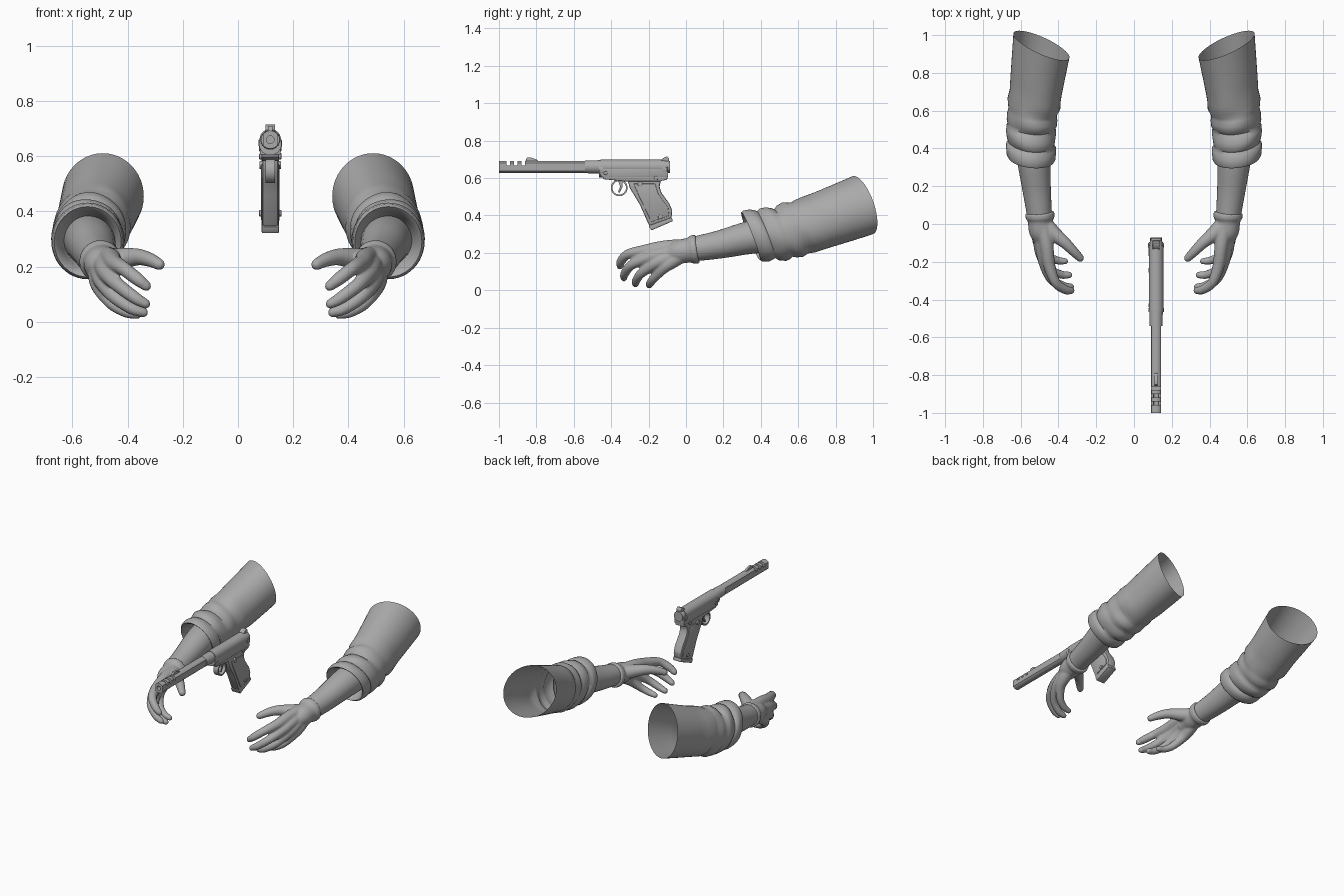
import bpy, bmesh, math
from mathutils import Vector, Matrix

scene = bpy.context.scene
if "Cube" in bpy.data.objects:
    bpy.data.objects.remove(bpy.data.objects["Cube"], do_unlink=True)

grey = bpy.data.materials.new("plain_grey")
grey.use_nodes = True
grey.diffuse_color = (0.4, 0.4, 0.4, 1)
grey.node_tree.nodes["Principled BSDF"].inputs["Base Color"].default_value = grey.diffuse_color


def finish(name, bm, smooth=True, angle=35):
    bmesh.ops.recalc_face_normals(bm, faces=bm.faces)
    mesh = bpy.data.meshes.new(name)
    bm.to_mesh(mesh)
    bm.free()
    mesh.materials.append(grey)
    ob = bpy.data.objects.new(name, mesh)
    scene.collection.objects.link(ob)
    if smooth:
        shade(ob, angle)
    return ob


def shade(ob, angle=35):
    bpy.ops.object.select_all(action='DESELECT')
    ob.select_set(True)
    bpy.context.view_layer.objects.active = ob
    bpy.ops.object.shade_smooth_by_angle(angle=math.radians(angle))


def bake(ob):
    # replace the mesh by its evaluated result
    dg = bpy.context.evaluated_depsgraph_get()
    mesh = bpy.data.meshes.new_from_object(ob.evaluated_get(dg))
    ob.modifiers.clear()
    ob.data = mesh
    mesh.materials.clear()
    mesh.materials.append(grey)


def mirrored(ob, name):
    twin = ob.copy()
    twin.data = ob.data.copy()
    twin.name = name
    twin.data.transform(Matrix.Scale(-1, 4, (1, 0, 0)))
    twin.data.flip_normals()
    scene.collection.objects.link(twin)


def loft(bm, rings, caps=True):
    rows = [[bm.verts.new(p) for p in ring] for ring in rings]
    n = len(rows[0])
    for a, b in zip(rows, rows[1:]):
        for i in range(n):
            bm.faces.new((a[i], a[(i + 1) % n], b[(i + 1) % n], b[i]))
    if caps:
        bm.faces.new(rows[0][::-1])
        bm.faces.new(rows[-1])


def spline(pts, steps=5):
    # smooth curve through points that also carry a radius
    p = [Vector(q) for q in pts]
    p = [p[0] * 2 - p[1]] + p + [p[-1] * 2 - p[-2]]
    out = []
    for a, b, c, d in zip(p, p[1:], p[2:], p[3:]):
        for k in range(steps):
            t = k / steps
            out.append((b * 2 + (c - a) * t + (a * 2 - b * 5 + c * 4 - d) * t * t
                        + (b * 3 - a - c * 3 + d) * t ** 3) / 2)
    return out + [p[-2]]


def tube(bm, pts, n=20, round_tip=True):
    path = spline(pts)
    if round_tip:
        end, r = path[-1], path[-1][3]
        step = (end - path[-2]).to_3d().normalized()
        for h in (0.5, 0.85, 1.0):
            path.append(Vector((*(end.to_3d() + step * r * h), r * max(0.1, math.sqrt(1 - h * h)))))
    rings = []
    for i, p in enumerate(path):
        t = (path[min(i + 1, len(path) - 1)] - path[max(i - 1, 0)]).to_3d().normalized()
        u = t.cross(Vector((0, 0, 1))).normalized()
        v = u.cross(t)
        rings.append([p.to_3d() + (u * math.cos(a) + v * math.sin(a)) * p[3]
                      for a in (math.tau * k / n for k in range(n))])
    loft(bm, rings)


# ---- sleeve: folded rings from the turned-in cuff to the open shoulder end
folds = [(.43, .085), (.385, .1), (.352, .115), (.345, .125), (.357, .133), (.39, .136), (.415, .133),
         (.428, .123), (.445, .133), (.48, .138), (.507, .134), (.522, .127), (.54, .136), (.57, .14),
         (.592, .134), (.61, .134), (.635, .141), (.68, .139), (.74, .142), (.85, .148), (.945, .153)]
rings = []
for i, (y, r) in enumerate(folds):
    t = max(0, (y - .52) / .425)
    centre = Vector((.545 - .055 * t, y, .29 + .165 * t ** 1.1 + .02 * min(1, max(0, (y - .36) * 5)) * (1 - t)))
    side, up = Vector((1, .1 + .32 * t, 0)), Vector((0, -.39 + .08 * t, 1.02))
    wave = .022 if 5 < i < 18 else 0
    ring = []
    for k in range(48):
        a = math.tau * k / 48
        rr = r * (1 + wave * math.sin(2 * a + i * 1.3) + wave * .5 * math.sin(5 * a + i))
        ring.append(centre + side * (rr * .97 * math.cos(a)) + up * (rr * math.sin(a)))
    rings.append(ring)
bm = bmesh.new()
loft(bm, rings, caps=False)
sleeve = finish("left_sleeve", bm, angle=60)
mirrored(sleeve, "right_sleeve")

# ---- forearm
bm = bmesh.new()
tube(bm, [(.54, .46, .3, .094), (.53, .33, .28, .087), (.515, .18, .245, .075), (.497, .02, .217, .064)],
     n=32, round_tip=False)
mirrored(finish("left_forearm", bm, angle=60), "right_forearm")

# ---- gloved hand: overlapping tubes fused into one skin
bm = bmesh.new()
tube(bm, [(.499, .062, .221, .077), (.497, .035, .217, .077), (.496, .015, .214, .067),
          (.493, -.04, .205, .063), (.487, -.09, .19, .045)])
digits = [
    [(.48, -.01, .235, .04), (.462, -.12, .23, .036), (.448, -.22, .212, .032), (.415, -.31, .193, .026),
     (.365, -.347, .155, .024), (.333, -.353, .13, .019)],
    [(.49, -.01, .22, .042), (.485, -.11, .2, .038), (.475, -.2, .175, .032), (.437, -.292, .135, .026),
     (.375, -.328, .088, .023), (.335, -.332, .065, .018)],
    [(.5, -.01, .205, .042), (.497, -.09, .175, .038), (.488, -.165, .143, .032), (.447, -.24, .09, .025),
     (.385, -.268, .048, .022), (.343, -.27, .034, .018)],
    [(.505, -.01, .195, .04), (.505, -.07, .155, .037), (.495, -.12, .118, .03), (.455, -.17, .066, .024),
     (.405, -.193, .036, .021), (.365, -.197, .027, .017)],
    [(.475, 0, .22, .045), (.425, -.05, .228, .04), (.365, -.1, .235, .031), (.32, -.145, .225, .026),
     (.285, -.18, .208, .021)],
]
for d in digits:
    tube(bm, d)
hand = finish("left_glove", bm, smooth=False)
remesh = hand.modifiers.new("fuse", 'REMESH')
remesh.mode, remesh.voxel_size = 'VOXEL', .006
soften = hand.modifiers.new("soften", 'SMOOTH')
soften.factor, soften.iterations = .5, 5
bake(hand)
shade(hand, 80)
mirrored(hand, "right_glove")

# ---- pistol
GX = .117


def rod(name, y0, y1, z, r0, r1=None, flat=None, n=32):
    bm = bmesh.new()
    rings = []
    for y, r in ((y0, r0), (y1, r1 or r0)):
        ring = []
        for k in range(n):
            a = math.tau * (k + .5) / n
            x = r * math.cos(a)
            ring.append((GX + (max(-flat, min(flat, x)) if flat else x), y, z + r * math.sin(a)))
        rings.append(ring)
    loft(bm, rings)
    return finish(name, bm)


def plate(name, outline, half, bevel=.004):
    # side outline (y, z) extruded across the width
    bm = bmesh.new()
    loft(bm, [[(GX + s * half, y, z) for y, z in outline] for s in (-1, 1)])
    ob = finish(name, bm, smooth=False)
    if bevel:
        mod = ob.modifiers.new("edge", 'BEVEL')
        mod.width, mod.segments, mod.limit_method = bevel, 2, 'ANGLE'
        bake(ob)
    shade(ob)
    return ob


def block(name, y0, y1, z0, z1, half, bevel=.002):
    return plate(name, [(y0, z0), (y1, z0), (y1, z1), (y0, z1)], half, bevel)


def stud(name, y, z, r, half):
    plate(name, [(y + r * math.cos(math.tau * k / 20), z + r * math.sin(math.tau * k / 20))
                 for k in range(20)], half, .002)


# barrel with flat sides, bore and three muzzle slots
barrel = rod("barrel", -1, -.5, .66, .0328, flat=.026)
cutters = [rod("bore", -1.05, -.9, .66, .014)]
cutters += [block("slot", y - .009, y + .009, .666, .72, .05, 0) for y in (-.95, -.91, -.87)]
for c in cutters:
    c.hide_render = True
    mod = barrel.modifiers.new("cut", 'BOOLEAN')
    mod.object, mod.operation, mod.solver = c, 'DIFFERENCE', 'EXACT'
bake(barrel)
shade(barrel)
for c in cutters:
    bpy.data.objects.remove(c, do_unlink=True)
rod("barrel_collar", -.54, -.45, .66, .034, .036)
plate("front_sight", [(-.86, .688), (-.785, .688), (-.8, .7), (-.83, .71), (-.85, .71)], .008, .001)

# receiver and frame
rod("receiver", -.457, -.115, .66, .039)
rod("bolt", -.13, -.085, .66, .036, .032)
block("receiver_side", -.455, -.095, .606, .658, .037)
rod("receiver_front_band", -.465, -.445, .645, .041)
block("bolt_ears", -.125, -.1, .635, .66, .042)
plate("rear_sight", [(-.14, .69), (-.09, .69), (-.09, .706), (-.1, .716), (-.115, .712)], .018, .002)
plate("frame", [(-.45, .615), (-.1, .615), (-.1, .592), (-.145, .582), (-.32, .582), (-.44, .594)], .032)

# grip with base plate
plate("grip", [(-.315, .6), (-.3, .545), (-.275, .505), (-.245, .455), (-.197, .345), (-.078, .385),
               (-.073, .425), (-.09, .465), (-.13, .52), (-.142, .555), (-.13, .6)], .029, .008)
plate("grip_base", [(-.2, .345), (-.186, .32), (-.07, .37), (-.076, .39)], .031)
plate("grip_panel", [(-.28, .57), (-.25, .5), (-.185, .365), (-.09, .4), (-.095, .44), (-.15, .52),
                     (-.165, .57)], .033, .003)
for name, y, z, r, w in (("grip_button", -.245, .568, .014, .039), ("grip_screw", -.137, .393, .012, .04),
                         ("frame_pin", -.43, .627, .01, .04), ("safety_catch", -.16, .6, .011, .04)):
    stud(name, y, z, r, w)

# trigger guard and trigger
bm = bmesh.new()
loops = []
for k in range(33):
    a = math.tau * k / 32
    d = Vector((0, math.cos(a), math.sin(a)))
    loops.append([Vector((GX + x, -.357, .548)) + d * r
                  for x, r in ((-.017, .036), (.017, .036), (.017, .045), (-.017, .045))])
loft(bm, loops, caps=False)
bmesh.ops.remove_doubles(bm, verts=bm.verts, dist=.0001)
finish("trigger_guard", bm)
plate("trigger", [(-.365, .59), (-.34, .59), (-.338, .555), (-.355, .522), (-.364, .525), (-.352, .555)], .009, .002)
